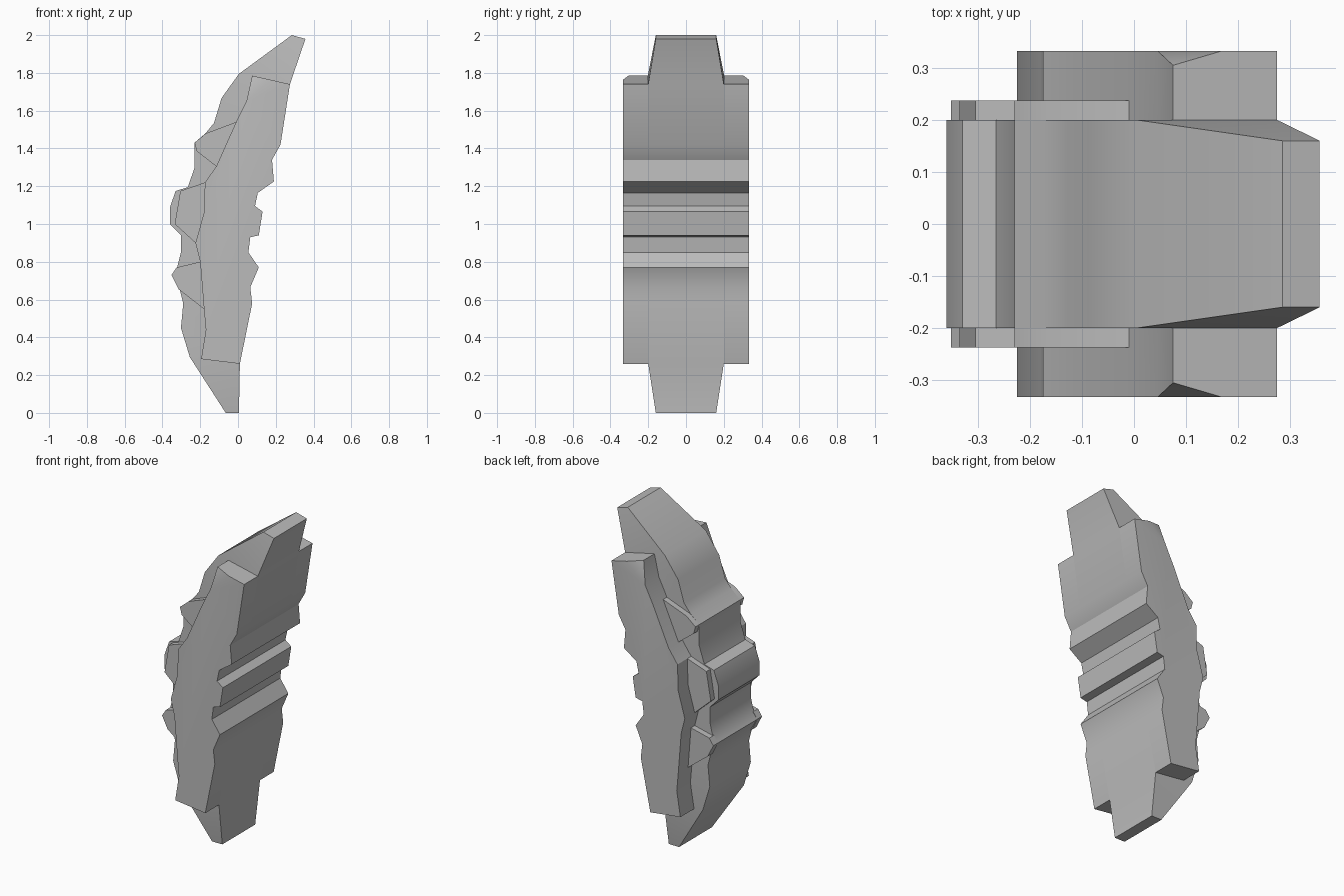
import bpy, bmesh, math

cube = bpy.data.objects.get("Cube")
if cube:
    bpy.data.objects.remove(cube, do_unlink=True)

grey = bpy.data.materials.new("plain grey")
grey.use_nodes = True
colour = (0.5, 0.5, 0.5, 1)
grey.diffuse_color = colour
grey.node_tree.nodes["Principled BSDF"].inputs["Base Color"].default_value = colour


def slab(name, profile, near, far, caps=None, pinch=None):
    """Extrude an (x, z) profile along y; caps split the ends, pinch moves chosen ends to another depth."""
    pinch = pinch or {}
    n = len(profile)
    caps = caps or [range(n)]
    bm = bmesh.new()
    a = [bm.verts.new((x, near if near * far > 0 else -pinch.get(i, far), z))
         for i, (x, z) in enumerate(profile)]
    b = [bm.verts.new((x, math.copysign(pinch.get(i, abs(far)), far), z))
         for i, (x, z) in enumerate(profile)]
    for i in range(n):
        j = (i + 1) % n
        bm.faces.new((a[i], a[j], b[j], b[i]))
    for cap in caps:
        bm.faces.new([a[i] for i in cap])
        bm.faces.new([b[i] for i in reversed(cap)])
    bmesh.ops.recalc_face_normals(bm, faces=bm.faces)
    mesh = bpy.data.meshes.new(name)
    bm.to_mesh(mesh)
    bm.free()
    mesh.materials.append(grey)
    mesh.shade_smooth()
    mesh.set_sharp_from_angle(angle=math.radians(30))
    obj = bpy.data.objects.new(name, mesh)
    bpy.context.collection.objects.link(obj)
    return obj


# Notched edge shared by the core and the side plates, top to bottom
notched = [(0.275, 1.74), (0.225, 1.42), (0.18, 1.34), (0.19, 1.225), (0.105, 1.165),
           (0.09, 1.095), (0.13, 1.065), (0.11, 0.94), (0.065, 0.93), (0.055, 0.85),
           (0.11, 0.77), (0.065, 0.665), (0.075, 0.58), (0.01, 0.26)]

# Ridged edge of the core, bottom to top
ridged = [(-0.255, 0.295), (-0.302, 0.45), (-0.29, 0.58), (-0.31, 0.66), (-0.352, 0.73),
          (-0.322, 0.77), (-0.302, 0.85), (-0.302, 0.94), (-0.36, 1.0), (-0.36, 1.09),
          (-0.33, 1.175), (-0.265, 1.195), (-0.23, 1.3), (-0.23, 1.43), (-0.172, 1.48),
          (-0.127, 1.535), (-0.087, 1.667), (0.005, 1.795)]

# Core with narrowed tips
tips_low = [(0.005, 0.0), (-0.065, 0.0)]
tips_high = [(0.285, 2.0), (0.357, 1.98)]
core = notched + tips_low + ridged + tips_high
k, n = len(notched), len(core)
body = list(range(k)) + list(range(k + 2, n - 2))
slab("core", core, -0.2, 0.2,
     caps=[body, [k - 1, k, k + 1, k + 2], [n - 3, n - 2, n - 1, 0]],
     pinch={i: 0.16 for i in (k, k + 1, n - 2, n - 1)})

# Side plates, with a clipped top corner
back_edge = [(-0.195, 0.285), (-0.17, 0.44), (-0.18, 0.55), (-0.2, 0.8), (-0.225, 0.9),
             (-0.18, 1.06), (-0.175, 1.22), (-0.115, 1.305), (-0.01, 1.54),
             (0.045, 1.65), (0.075, 1.785), (0.17, 1.764)]
plate = notched + back_edge
m = len(plate)
corner = m - 2
flat = [i for i in range(m) if i != corner]

# Pads between the ridges and the plates
pads = {
    "upper": [(-0.23, 1.43), (-0.17, 1.48), (-0.01, 1.54), (-0.115, 1.305), (-0.218, 1.385)],
    "middle": [(-0.335, 1.0), (-0.305, 1.175), (-0.175, 1.22), (-0.18, 1.06), (-0.225, 0.9)],
    "lower": [(-0.352, 0.73), (-0.325, 0.77), (-0.2, 0.8), (-0.18, 0.55), (-0.315, 0.655)],
}

for side, s in (("front", -1), ("back", 1)):
    slab(side + "_plate", plate, 0.2 * s, 0.333 * s,
         caps=[flat, [corner - 1, corner, corner + 1]], pinch={corner: 0.305})
    for level, outline in pads.items():
        slab(side + "_" + level + "_pad", outline, 0.19 * s, 0.237 * s)
